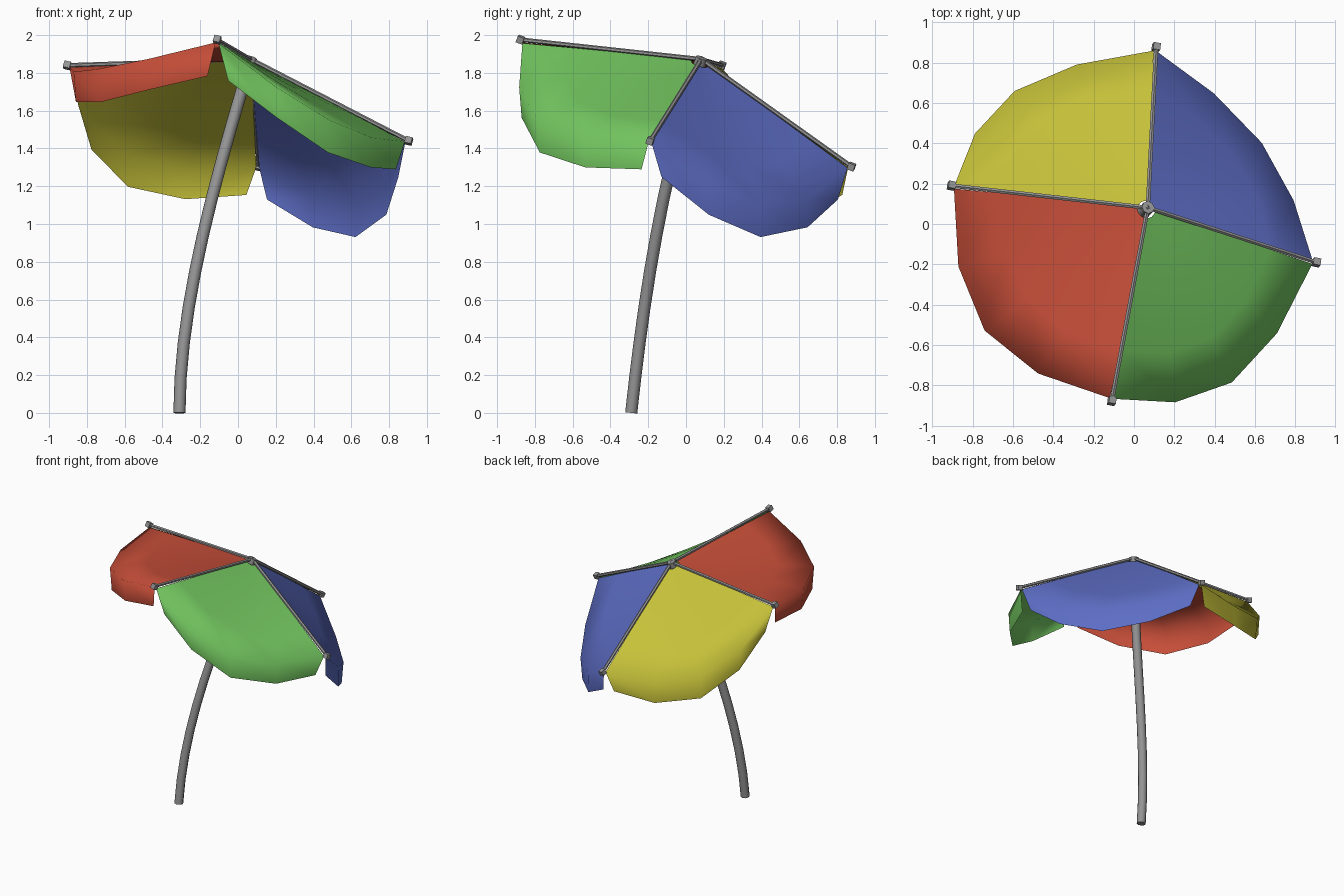
import bpy
import bmesh
from mathutils import Vector, Matrix

if "Cube" in bpy.data.objects:
    bpy.data.objects.remove(bpy.data.objects["Cube"], do_unlink=True)


def material(name, rgb):
    m = bpy.data.materials.new(name)
    m.use_nodes = True
    m.diffuse_color = (*rgb, 1)
    bsdf = m.node_tree.nodes["Principled BSDF"]
    bsdf.inputs["Base Color"].default_value = (*rgb, 1)
    bsdf.inputs["Roughness"].default_value = 0.7
    return m


red = material("red cloth", (0.56, 0.075, 0.04))
green = material("green cloth", (0.17, 0.56, 0.115))
blue = material("blue cloth", (0.11, 0.155, 0.56))
yellow = material("yellow cloth", (0.57, 0.54, 0.042))
metal = material("grey metal", (0.3, 0.3, 0.3))

# Tilted canopy frame: two rib directions and the axis between them
U = Vector((0.957, -0.201, -0.2115)).normalized()
V = Vector((0.116, 0.926, -0.355)).normalized()
W = U.cross(V).normalized()
CENTRE = Vector((0, 0, 1.64))
REACH, RISE = 0.945, 0.255
HUB = CENTRE + W * RISE
FRAME = Matrix((U, V, W)).transposed().to_4x4()


def finish(name, bm, mat, smooth):
    me = bpy.data.meshes.new(name)
    bm.to_mesh(me)
    bm.free()
    for p in me.polygons:
        p.use_smooth = smooth
    me.materials.append(mat)
    ob = bpy.data.objects.new(name, me)
    bpy.context.collection.objects.link(ob)
    return ob


def block(name, centre, size):
    bm = bmesh.new()
    bmesh.ops.create_cube(bm, size=size, matrix=Matrix.Translation(centre) @ FRAME)
    return finish(name, bm, metal, False)


def rod(name, a, b, radius, sides):
    bm = bmesh.new()
    d = b - a
    turn = d.to_track_quat("Z", "Y").to_matrix().to_4x4()
    bmesh.ops.create_cone(bm, cap_ends=True, segments=sides, radius1=radius, radius2=radius,
                          depth=d.length, matrix=Matrix.Translation((a + b) / 2) @ turn)
    return finish(name, bm, metal, False)


def mirrored(half):
    return half + [(b, a, h) for a, b, h in reversed(half[:-1])]


# Panel edge and hem: outward, sideways, height along the canopy axis
EDGE = mirrored([(0.928, 0.008, -0.012), (0.825, 0.355, -0.148), (0.64, 0.64, -0.2)])
HEM = mirrored([(0.885, 0.057, -0.015), (0.816, 0.352, -0.135), (0.63, 0.63, -0.2)])
HANG = Vector((0, 0, -0.17))
STEPS = [0.05, 0.25, 0.5, 0.75, 1.0]


def panel(name, e1, e2, mat):
    """Cloth that curves from the hub to its edge, with a flap hanging straight down."""
    bm = bmesh.new()
    start = HUB - W * 0.012
    rows = []
    for (a, b, h), (c, d, k) in zip(EDGE, HEM):
        flat = RISE * (1 - (a + b) / REACH)
        spoke = CENTRE + e1 * a + e2 * b + W * flat - start
        row = [start + spoke * f + W * (h - flat) * f * f for f in STEPS]
        row.append(CENTRE + e1 * c + e2 * d + W * k + HANG)
        rows.append([bm.verts.new(p) for p in row])
    for r, s in zip(rows, rows[1:]):
        for i in range(len(STEPS)):
            bm.faces.new((r[i], r[i + 1], s[i + 1], s[i]))
    return finish(name, bm, mat, True)


panel("back_left_panel", U, V, blue)
panel("back_right_panel", V, -U, yellow)
panel("front_right_panel", -U, -V, red)
panel("front_left_panel", -V, U, green)

# Ribs with square end knobs
for side, d in (("left", U), ("back", V), ("right", -U), ("front", -V)):
    tip = CENTRE + d * REACH
    rod(side + "_rib", HUB, tip, 0.012, 6)
    block(side + "_rib_knob", tip, 0.036)

# Bent pole
curve = bpy.data.curves.new("pole", "CURVE")
curve.dimensions = "3D"
curve.bevel_depth = 0.032
curve.bevel_resolution = 2
curve.resolution_u = 10
curve.use_fill_caps = True
curve.materials.append(metal)
spline = curve.splines.new("BEZIER")
spline.bezier_points.add(1)
foot, head = spline.bezier_points
foot.co = (-0.31, -0.29, 0)
foot.handle_left = (-0.31, -0.36, -0.6)
foot.handle_right = (-0.31, -0.225, 0.6)
head.co = HUB + W * 0.008
head.handle_left = HUB - W * 0.65
head.handle_right = HUB + W * 0.65
pole = bpy.data.objects.new("pole", curve)
bpy.context.collection.objects.link(pole)
